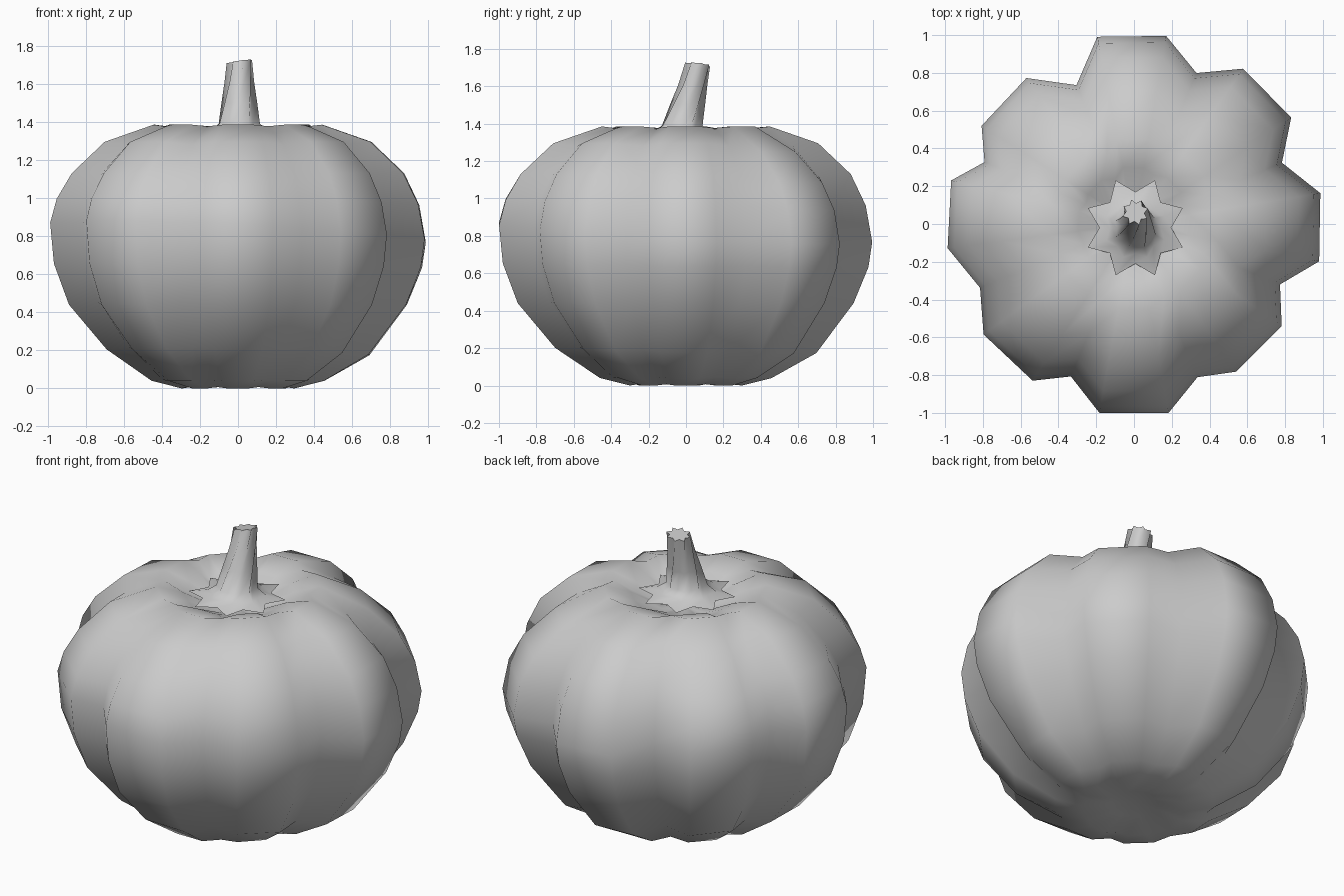
import bpy, bmesh, math
from mathutils import Vector

cube = bpy.data.objects.get("Cube")
if cube:
    bpy.data.objects.remove(cube, do_unlink=True)

grey = bpy.data.materials.new("plain grey")
grey.use_nodes = True
colour = (0.6, 0.6, 0.6, 1)
grey.diffuse_color = colour
grey.node_tree.nodes["Principled BSDF"].inputs["Base Color"].default_value = colour


def polar(r, degrees, z, centre=(0, 0)):
    a = math.radians(degrees)
    return Vector((centre[0] + r * math.cos(a), centre[1] + r * math.sin(a), z))


def loft(name, rings, cap_start=None, cap_end=None):
    """Skin closed rings with quads; each end may be closed at a centre point or with a flat face."""
    bm = bmesh.new()
    loops = [[bm.verts.new(p) for p in ring] for ring in rings]
    n = len(loops[0])
    for low, high in zip(loops, loops[1:]):
        for i in range(n):
            j = (i + 1) % n
            bm.faces.new((low[i], low[j], high[j], high[i]))
    for loop, cap in ((loops[0], cap_start), (loops[-1], cap_end)):
        if cap == "flat":
            bm.faces.new(loop)
        elif cap is not None:
            centre = bm.verts.new(cap)
            for i in range(n):
                bm.faces.new((loop[i], loop[(i + 1) % n], centre))
    bmesh.ops.recalc_face_normals(bm, faces=bm.faces)
    for f in bm.faces:
        f.smooth = len(f.verts) < 5
    mesh = bpy.data.meshes.new(name)
    bm.to_mesh(mesh)
    bm.free()
    mesh.materials.append(grey)
    obj = bpy.data.objects.new(name, mesh)
    bpy.context.collection.objects.link(obj)
    return obj


# Ribbed body: eight lobes, each with two ridge points and a valley
# Columns: ridge radius, ridge height, valley radius, valley height, tilt, shoulder share
PROFILE = [
    (0.14, 0.03, 0.13, 0.03, 0, 0),
    (0.30, 0.00, 0.28, 0.007, 0, 0),
    (0.46, 0.04, 0.42, 0.045, 0, 0),
    (0.70, 0.19, 0.61, 0.20, 0.02, 0),
    (0.90, 0.44, 0.78, 0.45, 0, 0),
    (0.98, 0.645, 0.85, 0.65, 0.01, 0),
    (1.00, 0.82, 0.865, 0.82, 0.045, 0),
    (0.965, 0.98, 0.835, 0.98, 0.015, 0.5),
    (0.885, 1.13, 0.765, 1.125, 0, 1),
    (0.71, 1.295, 0.62, 1.28, 0, 1),
    (0.45, 1.385, 0.41, 1.377, 0, 0),
    (0.30, 1.345, 0.28, 1.315, 0, 0),
    (0.14, 1.27, 0.14, 1.26, 0, 0),
]
# Per lobe, counter-clockwise from +x: size, turn, shoulder drop, size of the next valley
LOBES = [
    (1.0, -1, 0, 0.98),
    (1.005, -0.5, 0.045, 1.0),
    (1.01, 0.7, 0, 0.92),
    (0.96, 1.8, 0.045, 0.99),
    (0.995, -3, 0, 1.02),
    (0.988, 1.7, 0, 1.01),
    (1.016, 0, 0, 1.015),
    (0.95, 0, 0, 0.967),
]
RIDGE = 10.4

body_rings = []
for ridge_r, ridge_z, valley_r, valley_z, tilt, shoulder in PROFILE:
    ring = []
    for k, (size, turn, drop, valley_size) in enumerate(LOBES):
        middle = 45 * k + turn
        z = ridge_z - drop * shoulder
        ring += [polar(ridge_r * size, middle - RIDGE, z),
                 polar(ridge_r * size, middle + RIDGE, z),
                 polar(valley_r * valley_size, 45 * k + 22.5, valley_z)]
    for p in ring:
        p.z -= tilt * (p.x + p.y)
    body_rings.append(ring)
loft("pumpkin_body", body_rings, cap_start=(0, 0, 0.04), cap_end=(0, 0, 1.26))

# Stem: a star section that flares into a collar, leans back and twists
# Columns: point radius, notch radius, height, centre y, twist
STEM = [
    (0.272, 0.19, 1.335, -0.02, 0),
    (0.165, 0.135, 1.355, -0.022, 0),
    (0.115, 0.095, 1.39, -0.02, 3),
    (0.095, 0.072, 1.50, 0.008, 14),
    (0.078, 0.057, 1.61, 0.037, 27),
    (0.07, 0.048, 1.715, 0.062, 40),
]
stem_rings = []
for point_r, notch_r, z, cy, twist in STEM:
    stem_rings.append([
        polar(notch_r if i % 2 == 0 else point_r, 22.5 * i + twist, z, (0.007, cy))
        for i in range(16)])
# Slanted cut at the top
for p in stem_rings[-1]:
    p.z += 0.15 * p.x - 0.1 * (p.y - 0.062)
loft("stem", stem_rings, cap_end="flat")
